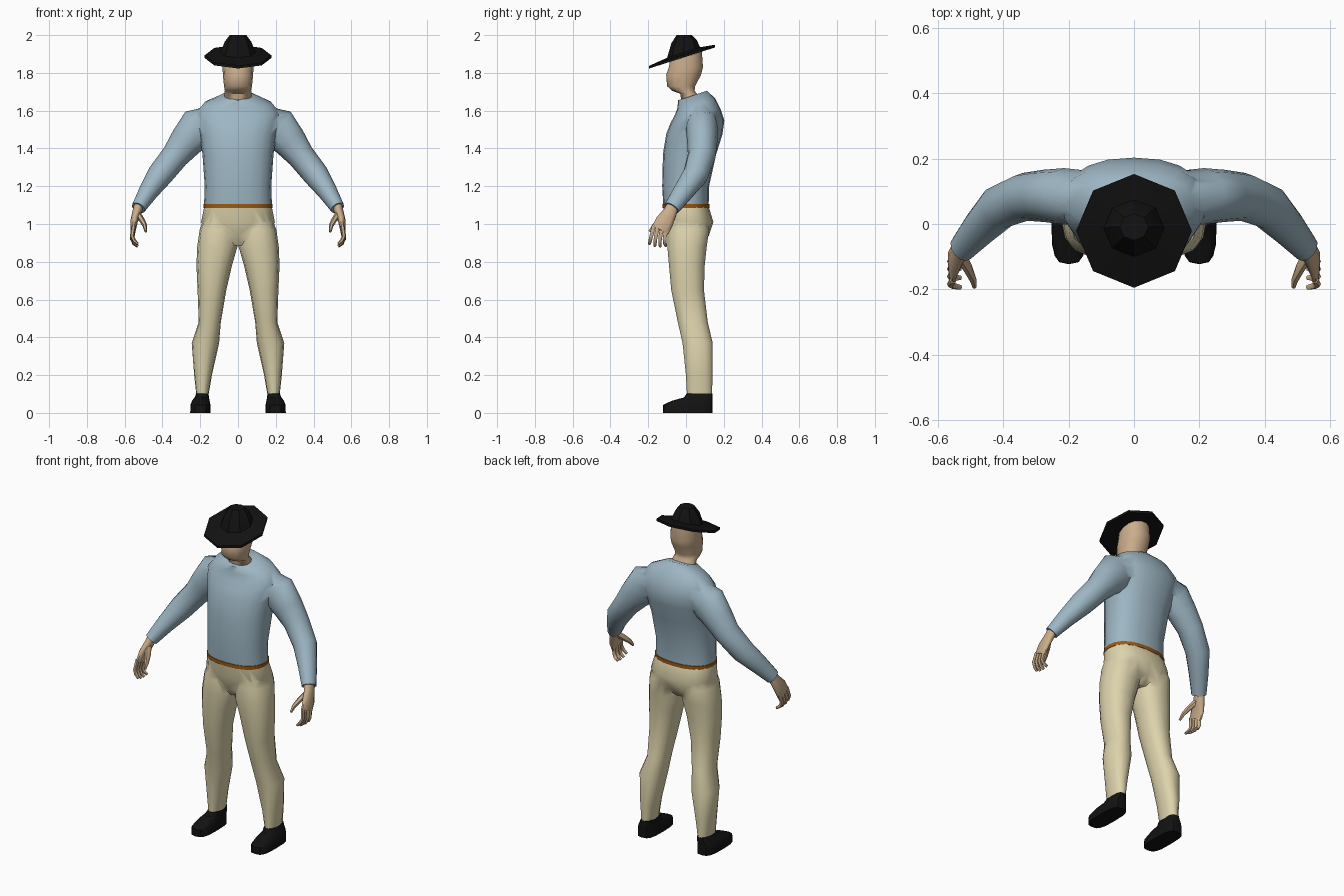
import bpy, bmesh, math
from mathutils import Vector


def material(name, rgb):
    m = bpy.data.materials.new(name)
    m.diffuse_color = (*rgb, 1)
    return m


BLUE = material("shirt blue", (0.34, 0.47, 0.55))
KHAKI = material("trouser khaki", (0.72, 0.65, 0.41))
SKIN = material("skin tan", (0.60, 0.42, 0.26))
BROWN = material("belt brown", (0.32, 0.10, 0.006))
BLACK = material("black", (0.006, 0.006, 0.006))


def unit_ring(n, p):
    """Points of a superellipse of radius 1."""
    for k in range(n):
        a = 2 * math.pi * k / n
        c, s = math.cos(a), math.sin(a)
        yield (math.copysign(abs(c) ** (2 / p), c), math.copysign(abs(s) ** (2 / p), s))


def stack(rows, n=16, p=2.0):
    """Rings from rows (z, x0, x1, y0, y1[, slope towards +y])."""
    rings = []
    for z, x0, x1, y0, y1, *slope in rows:
        k = slope[0] if slope else 0
        rx, ry = (x1 - x0) / 2, (y1 - y0) / 2
        rings.append([Vector(((x0 + x1) / 2 + u * rx, (y0 + y1) / 2 + v * ry, z + k * v * ry))
                      for u, v in unit_ring(n, p)])
    return rings


def tube(path, n=8):
    """Rings square to a path of (x, y, z, side radius, depth radius)."""
    pts = [Vector(q[:3]) for q in path]
    rings = []
    for i, q in enumerate(path):
        t = (pts[min(i + 1, len(pts) - 1)] - pts[max(i - 1, 0)]).normalized()
        b = Vector((0, 1, 0))
        b = (b - t * b.dot(t)).normalized()
        a = b.cross(t)
        rings.append([pts[i] + a * u * q[3] + b * v * q[4] for u, v in unit_ring(n, 2)])
    return rings


def build(name, mat, parts, mirror=False):
    bm = bmesh.new()
    for rings in parts:
        loops = [[bm.verts.new(v) for v in r] for r in rings]
        n = len(loops[0])
        for lo, hi in zip(loops, loops[1:]):
            for k in range(n):
                bm.faces.new((lo[k], lo[(k + 1) % n], hi[(k + 1) % n], hi[k]))
        bm.faces.new(loops[0][::-1])
        bm.faces.new(loops[-1])
    bmesh.ops.recalc_face_normals(bm, faces=bm.faces)
    me = bpy.data.meshes.new(name)
    bm.to_mesh(me)
    bm.free()
    me.materials.append(mat)
    ob = bpy.data.objects.new(name, me)
    bpy.context.collection.objects.link(ob)
    if mirror:
        mod = ob.modifiers.new("mirror", 'MIRROR')
        mod.use_mirror_merge = False
        apply(ob, mod)
    return ob


def activate(ob):
    bpy.ops.object.select_all(action='DESELECT')
    ob.select_set(True)
    bpy.context.view_layer.objects.active = ob


def apply(ob, mod):
    activate(ob)
    bpy.ops.object.modifier_apply(modifier=mod.name)


def fuse(ob, other):
    mod = ob.modifiers.new("fuse", 'BOOLEAN')
    mod.operation, mod.solver, mod.object = 'UNION', 'EXACT', other
    apply(ob, mod)
    bpy.data.objects.remove(other)


def smooth(ob, deg):
    activate(ob)
    bpy.ops.object.shade_smooth_by_angle(angle=math.radians(deg))


# shirt: torso fused with both sleeves
shirt = build("shirt", BLUE, [stack([
    (1.095, -.180, .180, -.120, .120), (1.20, -.176, .176, -.126, .122),
    (1.37, -.188, .188, -.122, .160), (1.475, -.205, .205, -.105, .193),
    (1.54, -.220, .220, -.083, .203, .05), (1.59, -.222, .222, -.060, .185, .12),
    (1.64, -.180, .180, -.045, .155, .25), (1.68, -.085, .085, -.042, .110, .33)],
    n=20, p=2.3)])
sleeves = build("sleeves", BLUE, [tube([
    (.12, .080, 1.545, .085, .080), (.215, .085, 1.505, .110, .086),
    (.275, .086, 1.435, .090, .080), (.333, .083, 1.360, .073, .074),
    (.413, .050, 1.260, .068, .068), (.475, -.015, 1.170, .052, .056),
    (.527, -.075, 1.085, .038, .044)], n=12)], mirror=True)
fuse(shirt, sleeves)
smooth(shirt, 55)

# trousers: hips fused with both legs
trousers = build("trousers", KHAKI, [stack([
    (.885, -.050, .050, -.060, .075), (.935, -.165, .165, -.092, .120),
    (1.01, -.195, .195, -.112, .145), (1.09, -.179, .179, -.121, .121)], p=2.4)])
legs = build("legs", KHAKI, [stack([
    (.09, .157, .220, .004, .139), (.20, .138, .232, -.002, .142),
    (.37, .100, .245, -.020, .143), (.48, .091, .208, -.045, .117),
    (.65, .062, .214, -.080, .097), (.78, .032, .220, -.092, .101),
    (.88, .003, .216, -.101, .112), (.97, .003, .203, -.100, .125),
    (1.03, .010, .180, -.090, .110)], n=14, p=2.3)], mirror=True)
fuse(trousers, legs)
smooth(trousers, 55)

# belt
belt = build("belt", BROWN, [stack([
    (1.084, -.182, .182, -.125, .125), (1.105, -.182, .182, -.125, .125)], n=20, p=2.3)])
smooth(belt, 40)

# shoes
shoes = build("shoes", BLACK, [stack([
    (0, .145, .253, -.123, .140), (.042, .146, .252, -.122, .140),
    (.064, .150, .243, -.075, .140), (.082, .154, .230, -.010, .140),
    (.103, .156, .221, .003, .140)], n=16, p=3.2)], mirror=True)
smooth(shoes, 40)

# head and neck
head = build("head", SKIN, [stack([
    (1.62, -.072, .072, -.020, .085), (1.69, -.071, .071, -.032, .058),
    (1.705, -.070, .070, -.075, .047), (1.73, -.074, .074, -.102, .050),
    (1.79, -.080, .080, -.107, .082), (1.83, -.082, .082, -.093, .092),
    (1.885, -.078, .078, -.088, .086, .32)], n=14, p=2.2)])
smooth(head, 55)

# hands: palm, thumb and four fingers
fingers = []
for i in range(4):
    t = i / 3
    reach = (.004, -.004, -.004, .002)[i]
    fingers.append(tube([
        (.553, -.170 + .065 * t, .990 - .020 * t, .012, .013),
        (.561, -.184 + .070 * t, .935 - .015 * t, .011, .011),
        (.550, -.190 + .078 * t, .908 - .012 * t + reach, .010, .010),
        (.531, -.194 + .088 * t, .890 - .008 * t + reach, .007, .008)], n=6))
palm = tube([(.524, -.068, 1.100, .026, .033), (.536, -.085, 1.060, .024, .038),
             (.550, -.112, 1.015, .020, .050), (.555, -.136, .968, .014, .050)], n=10)
thumb = tube([(.535, -.090, 1.060, .017, .020), (.508, -.135, 1.020, .015, .017),
              (.493, -.168, .990, .012, .013), (.488, -.192, .960, .007, .008)], n=6)
hands = build("hands", SKIN, [palm, thumb] + fingers, mirror=True)
smooth(hands, 60)

# hat: tilted eight-sided brim and crown
hat = build("hat", BLACK, [stack([
    (1.879, -.177, .177, -.195, .153, .32), (1.893, -.177, .177, -.195, .153, .32),
    (1.908, -.093, .093, -.100, .074, .32), (1.966, -.070, .070, -.077, .057, .12),
    (2.0, -.044, .044, -.050, .032)], n=8)])
smooth(hat, 25)
